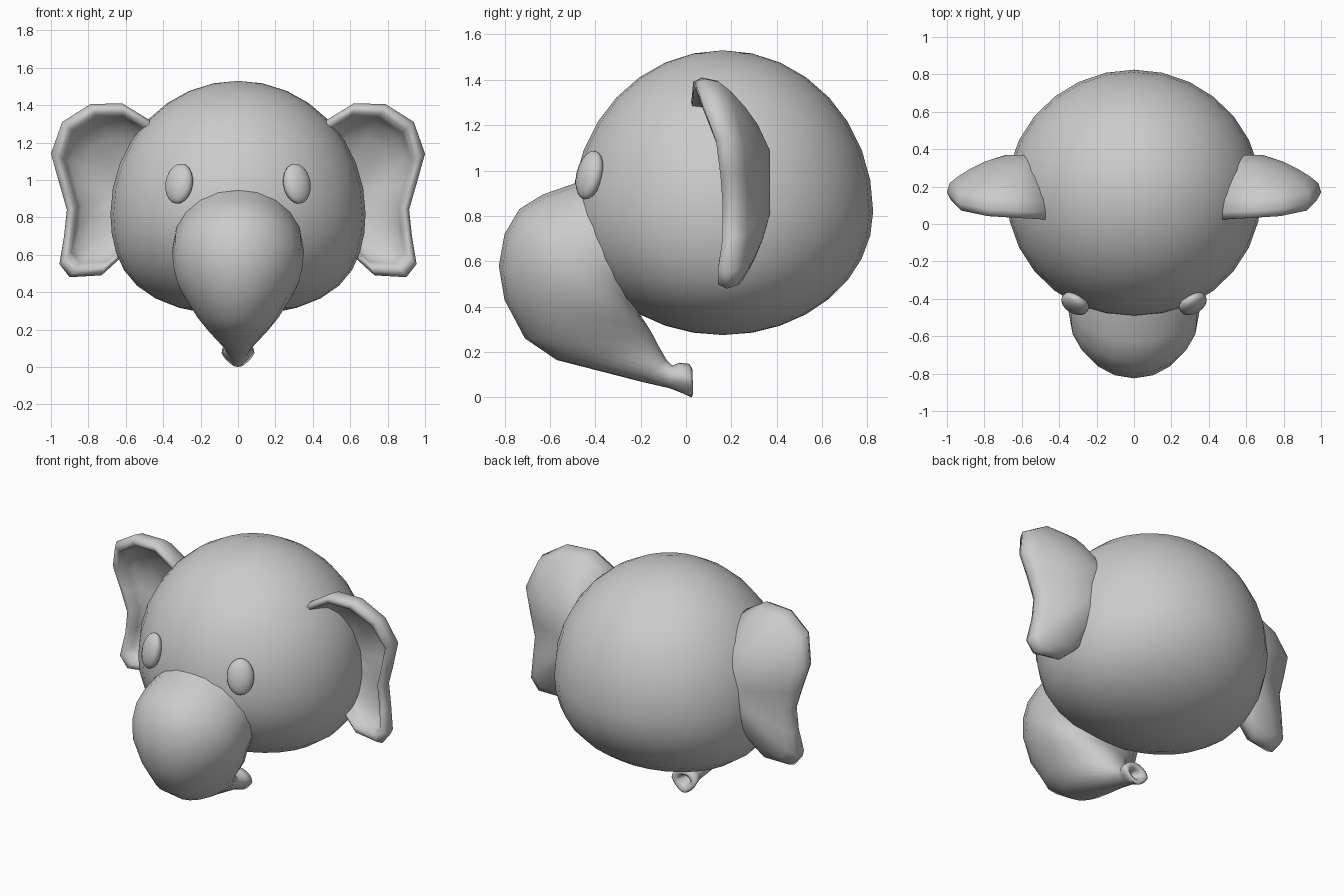
import bpy, bmesh, math
from mathutils import Vector

if "Cube" in bpy.data.objects:
    bpy.data.objects.remove(bpy.data.objects["Cube"])


def smooth(ob, angle=80):
    bpy.ops.object.select_all(action='DESELECT')
    ob.select_set(True)
    bpy.context.view_layer.objects.active = ob
    bpy.ops.object.shade_smooth_by_angle(angle=math.radians(angle))


def loft(name, rings):
    """Skin a list of equal-length point rings and close both ends."""
    bm = bmesh.new()
    loops = [[bm.verts.new(p) for p in ring] for ring in rings]
    n = len(loops[0])
    for a, b in zip(loops, loops[1:]):
        for i in range(n):
            j = (i + 1) % n
            bm.faces.new((a[i], a[j], b[j], b[i]))
    for loop in (loops[0], loops[-1]):
        mid = bm.verts.new(sum((v.co for v in loop), Vector()) / n)
        for i in range(n):
            bm.faces.new((loop[i], loop[(i + 1) % n], mid))
    bmesh.ops.recalc_face_normals(bm, faces=bm.faces)
    me = bpy.data.meshes.new(name)
    bm.to_mesh(me)
    bm.free()
    ob = bpy.data.objects.new(name, me)
    bpy.context.collection.objects.link(ob)
    return ob


def ellipsoid(name, loc, radii, rot=(0, 0, 0), segs=24, rings=12):
    bpy.ops.mesh.primitive_uv_sphere_add(segments=segs, ring_count=rings,
                                         radius=1, location=loc, rotation=rot)
    ob = bpy.context.object
    ob.name = name
    ob.scale = radii
    smooth(ob)
    return ob


# Head: taller above its widest line, with full cheeks below it
head = ellipsoid("head", (0, 0.162, 0.82), (0.682, 0.663, 0.71), segs=28, rings=16)
for v in head.data.vertices:
    if v.co.z < 0:
        v.co.x *= 1 + 0.24 * v.co.z ** 2
        v.co.z *= 0.545 / 0.71

# Eyes, turned to follow the head surface
for side, s in (("left", 1), ("right", -1)):
    ellipsoid("eye_" + side, (s * 0.315, -0.425, 0.98), (0.08, 0.05, 0.11),
              (math.radians(-14), 0, s * math.radians(30)), 16, 10)

# Trunk: outer (y, z), inner (y, z), half width of each cross-section
sections = [
    (-0.42, 0.975, -0.10, 0.45, 0.31),
    (-0.50, 0.94, -0.17, 0.40, 0.345),
    (-0.63, 0.895, -0.20, 0.37, 0.35),
    (-0.735, 0.83, -0.20, 0.36, 0.35),
    (-0.80, 0.72, -0.19, 0.345, 0.345),
    (-0.825, 0.58, -0.175, 0.325, 0.325),
    (-0.80, 0.43, -0.16, 0.30, 0.28),
    (-0.71, 0.26, -0.14, 0.265, 0.215),
    (-0.57, 0.165, -0.12, 0.225, 0.16),
    (-0.20, 0.07, -0.085, 0.165, 0.078),
    (-0.07, 0.04, -0.06, 0.14, 0.06),
    (-0.02, 0.02, -0.03, 0.153, 0.08),
    (0.025, 0.00, 0.015, 0.148, 0.088),
    (0.032, 0.015, 0.028, 0.125, 0.07),
    (0.015, 0.04, 0.01, 0.105, 0.04),
    (-0.04, 0.06, -0.04, 0.10, 0.02),
]
rings = []
for k, (oy, oz, iy, iz, w) in enumerate(sections):
    ring = []
    pinch = 0.35 if k > 10 else 0      # drop-shaped tip, pointed below
    for i in range(20):
        a = math.tau * i / 20
        c = math.cos(a)
        t = (1 - c) / 2                # 0 at outer point, 1 at inner point
        ring.append((w * math.sin(a) * (1 - pinch * max(c, 0)),
                     oy + (iy - oy) * t, oz + (iz - oz) * t))
    rings.append(ring)
smooth(loft("trunk", rings))

# Ears: rim outline (x, z, y), then rings from the back, over the rim, into the cup
outline = [
    (0.44, 1.30, 0.06), (0.62, 1.41, 0.07), (0.79, 1.405, 0.08), (0.94, 1.31, 0.11),
    (1.00, 1.14, 0.17), (0.955, 0.98, 0.19), (0.915, 0.84, 0.20), (0.93, 0.70, 0.20),
    (0.955, 0.55, 0.18), (0.90, 0.48, 0.18), (0.73, 0.49, 0.20), (0.62, 0.59, 0.22),
    (0.52, 0.80, 0.22), (0.46, 1.05, 0.16),
]
# scale towards the centre, blend towards the deep back, forward offset
profile = [
    (0.30, 1.0, 0), (0.55, 0.82, 0), (0.72, 0.63, 0), (0.87, 0.42, 0),
    (0.97, 0.19, 0.01), (1.0, 0, 0),
    (0.96, 0, -0.038), (0.89, 0, -0.035), (0.84, 0.05, 0.01), (0.78, 0.25, 0.01),
    (0.60, 0.5, 0), (0.30, 0.7, 0),
]
CX, CZ, BACK = 0.55, 0.95, 0.37
ear_rings = [[(CX + (x - CX) * s, y + (BACK - y) * t + d, CZ + (z - CZ) * s)
              for x, z, y in outline] for s, t, d in profile]
ears = loft("ears", ear_rings)
ears.modifiers.new("mirror", 'MIRROR').use_clip = False
smooth(ears)
